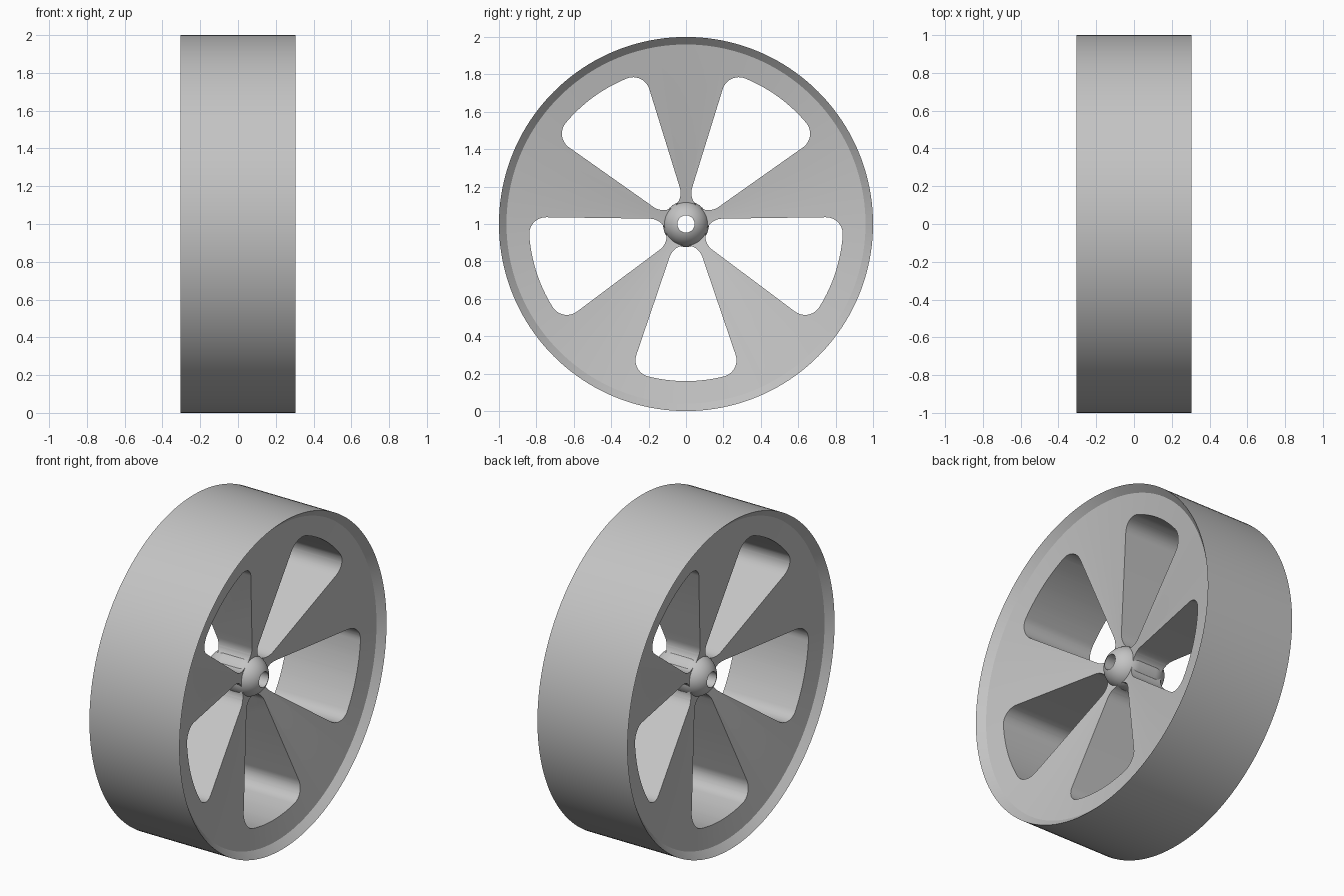
import bpy, bmesh, math
from mathutils import Matrix, Vector

cube = bpy.data.objects.get("Cube")
if cube:
    bpy.data.objects.remove(cube)

gray = bpy.data.materials.new("plain gray")
gray.use_nodes = True
gray.diffuse_color = (0.55, 0.55, 0.55, 1)
gray.node_tree.nodes["Principled BSDF"].inputs["Base Color"].default_value = (0.55, 0.55, 0.55, 1)

WINDOWS = 5
HALF_WIDTH = 0.305
LIFT = Vector((0, 0, 1))


def add_object(name, bm):
    bmesh.ops.recalc_face_normals(bm, faces=bm.faces)
    bmesh.ops.translate(bm, verts=bm.verts, vec=LIFT)
    mesh = bpy.data.meshes.new(name)
    bm.to_mesh(mesh)
    bm.free()
    mesh.materials.append(gray)
    obj = bpy.data.objects.new(name, mesh)
    bpy.context.collection.objects.link(obj)
    return obj


def lathe(name, profile, steps):
    """Turn a closed (x, radius) profile around the x axis."""
    bm = bmesh.new()
    verts = [bm.verts.new((x, 0, r)) for x, r in profile]
    edges = [bm.edges.new((a, b)) for a, b in zip(verts, verts[1:] + verts[:1])]
    bmesh.ops.spin(bm, geom=verts + edges, cent=(0, 0, 0), axis=(1, 0, 0),
                   angle=math.tau, steps=steps)
    bmesh.ops.remove_doubles(bm, verts=bm.verts, dist=1e-5)
    return add_object(name, bm)


def arc(cx, cy, radius, start, end, steps):
    return [(cx + radius * math.cos(start + (end - start) * i / steps),
             cy + radius * math.sin(start + (end - start) * i / steps))
            for i in range(steps + 1)]


def smooth(obj):
    bpy.ops.object.select_all(action='DESELECT')
    obj.select_set(True)
    bpy.context.view_layer.objects.active = obj
    bpy.ops.object.shade_smooth_by_angle(angle=math.radians(28))


# Wheel body: flat tread, bevelled lip and dished sides
side = [(HALF_WIDTH, 1.0), (0.265, 0.96), (0.1, 0.1), (0.09, 0.06)]
wheel = lathe("wheel_body", side + [(-x, r) for x, r in reversed(side)], 160)

# Window outline: a rounded wedge, with its length along +u
flare = math.atan(0.337)
tip_u, tip_r = 0.205, 0.092
corner_u, corner_v, corner_r = 0.728, 0.18, 0.09
outer_r = math.hypot(corner_u, corner_v) + corner_r
spread = math.atan2(corner_v, corner_u)
quarter = math.pi / 2
outline = arc(tip_u, 0, tip_r, quarter + flare, math.tau - quarter - flare, 16)
outline += arc(corner_u, -corner_v, corner_r, -quarter - flare, -spread, 12)
outline += arc(0, 0, outer_r, -spread, spread, 16)[1:-1]
outline += arc(corner_u, corner_v, corner_r, spread, quarter + flare, 12)

# Cut the five windows
bm = bmesh.new()
for i in range(WINDOWS):
    turn = Matrix.Rotation(math.tau * i / WINDOWS - quarter, 3, 'X')
    base = bm.faces.new([bm.verts.new(turn @ Vector((-0.5, u, v))) for u, v in outline])
    new = bmesh.ops.extrude_face_region(bm, geom=[base])["geom"]
    bmesh.ops.translate(bm, vec=(1, 0, 0),
                        verts=[g for g in new if isinstance(g, bmesh.types.BMVert)])
    # Keep the starting cap so that the prism is closed
    if not base.is_valid:
        bm.faces.new([v for v in bm.verts if v.co.x < 0][-len(outline):])
bmesh.ops.holes_fill(bm, edges=[e for e in bm.edges if e.is_boundary], sides=0)
cutter = add_object("window_cutter", bm)
cutter.hide_render = True

bpy.context.view_layer.objects.active = wheel
cut = wheel.modifiers.new("windows", 'BOOLEAN')
cut.operation = 'DIFFERENCE'
cut.solver = 'EXACT'
cut.object = cutter
bpy.ops.object.modifier_apply(modifier=cut.name)
bpy.data.objects.remove(cutter)

# Hub: round-ended barrel with an axle hole
hub_r, hole_r, barrel = 0.123, 0.046, 0.06
dome = arc(barrel, 0, hub_r, math.asin(hole_r / hub_r), quarter, 14)
hub = lathe("hub", dome + [(-x, r) for x, r in reversed(dome)], 64)

for part in (wheel, hub):
    smooth(part)
